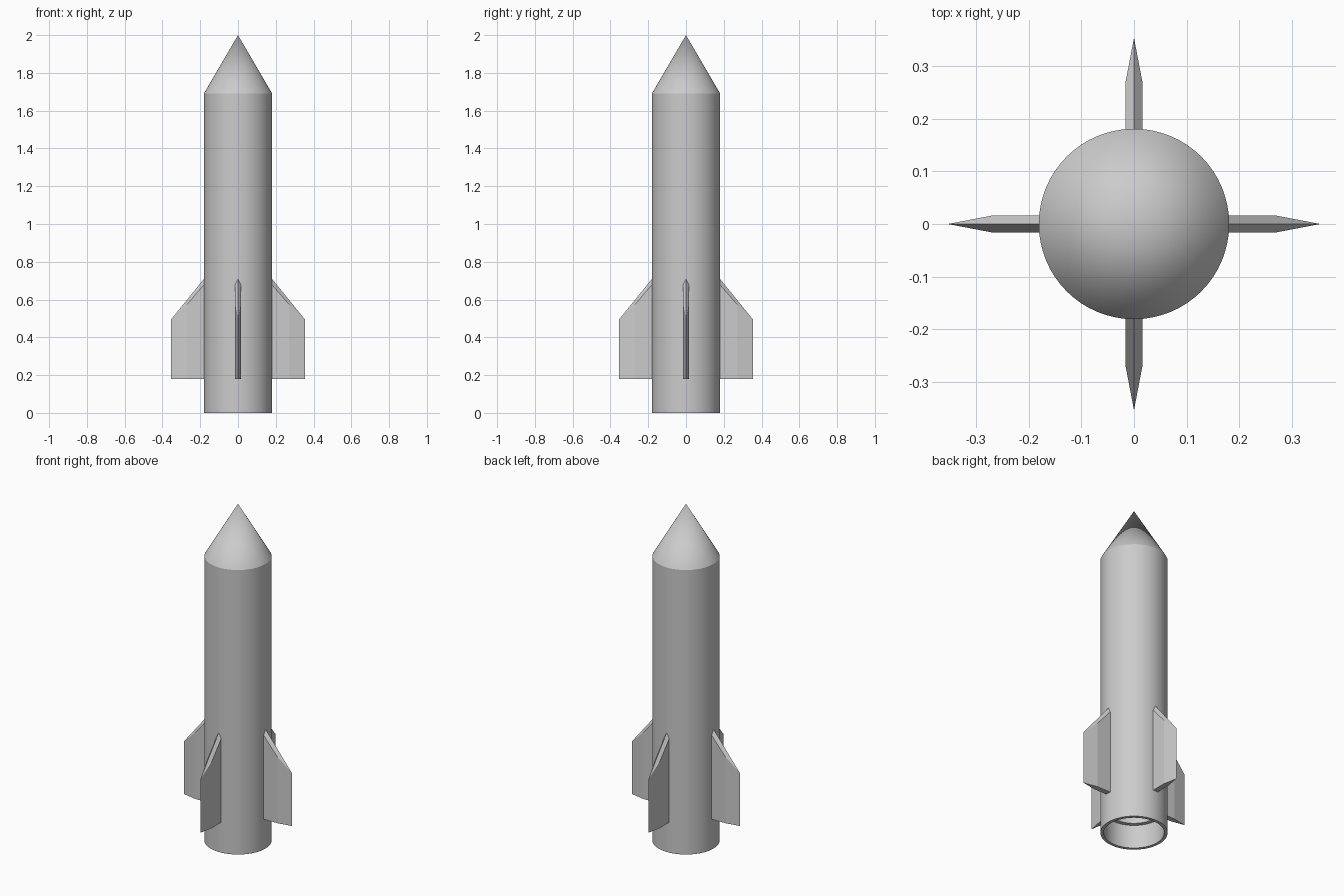
import bpy, bmesh, math
from mathutils import Matrix

cube = bpy.data.objects.get("Cube")
if cube:
    bpy.data.objects.remove(cube, do_unlink=True)

grey = bpy.data.materials.new("plain_grey")
grey.use_nodes = True
COLOUR = (0.6, 0.6, 0.6, 1)
grey.diffuse_color = COLOUR
grey.node_tree.nodes["Principled BSDF"].inputs["Base Color"].default_value = COLOUR

SEGMENTS = 64
RADIUS = 0.181
SHOULDER = 1.69


def finish(name, bm, smooth=None):
    bmesh.ops.recalc_face_normals(bm, faces=bm.faces)
    mesh = bpy.data.meshes.new(name)
    bm.to_mesh(mesh)
    bm.free()
    mesh.materials.append(grey)
    obj = bpy.data.objects.new(name, mesh)
    bpy.context.collection.objects.link(obj)
    if smooth:
        bpy.ops.object.select_all(action='DESELECT')
        obj.select_set(True)
        bpy.context.view_layer.objects.active = obj
        bpy.ops.object.shade_smooth_by_angle(angle=math.radians(smooth))
    return obj


def lathe(name, profile):
    bm = bmesh.new()
    verts = [bm.verts.new((r, 0, z)) for r, z in profile]
    edges = [bm.edges.new(pair) for pair in zip(verts, verts[1:])]
    bmesh.ops.spin(bm, geom=verts + edges, cent=(0, 0, 0), axis=(0, 0, 1),
                   angle=math.tau, steps=SEGMENTS, use_duplicate=False)
    bmesh.ops.remove_doubles(bm, verts=bm.verts, dist=1e-5)
    return finish(name, bm, 25)


# Hollow body with a stepped tail opening, closed by the pointed nose
lathe("rocket_body", [
    (0, 2.0), (RADIUS, SHOULDER), (RADIUS, 0), (0.163, 0),
    (0.163, 0.14), (0.14, 0.14), (0.14, SHOULDER - 0.02), (0, SHOULDER - 0.02)])


# Fins: wedge-tipped slabs with a ridged sloping leading edge
ROOT, KNEE, TIP = 0.17, 0.27, 0.354
HALF = 0.016
BASE = 0.18


def fin(name, turn):
    bm = bmesh.new()
    new = lambda x, y, z: bm.verts.new((x, y, z))
    root_ridge, tip_top = new(ROOT, 0, 0.722), new(TIP, 0, 0.495)
    tip_base = new(TIP, 0, BASE)
    sides = []
    for y in (-HALF, HALF):
        root_top, knee_top = new(ROOT, y, 0.69), new(KNEE, y, 0.574)
        root_base, knee_base = new(ROOT, y, BASE), new(KNEE, y, BASE)
        bm.faces.new((root_base, knee_base, knee_top, root_top))
        bm.faces.new((knee_base, tip_base, tip_top, knee_top))
        bm.faces.new((root_top, knee_top, tip_top, root_ridge))
        sides.append((root_top, root_base, knee_base))
    (top_a, base_a, knee_a), (top_b, base_b, knee_b) = sides
    bm.faces.new((base_a, knee_a, tip_base, knee_b, base_b))
    bm.faces.new((base_a, top_a, root_ridge, top_b, base_b))
    bmesh.ops.transform(bm, matrix=Matrix.Rotation(turn, 4, 'Z'), verts=bm.verts)
    finish(name, bm)


for i, side in enumerate(("left", "back", "right", "front")):
    fin(side + "_fin", i * math.pi / 2)
